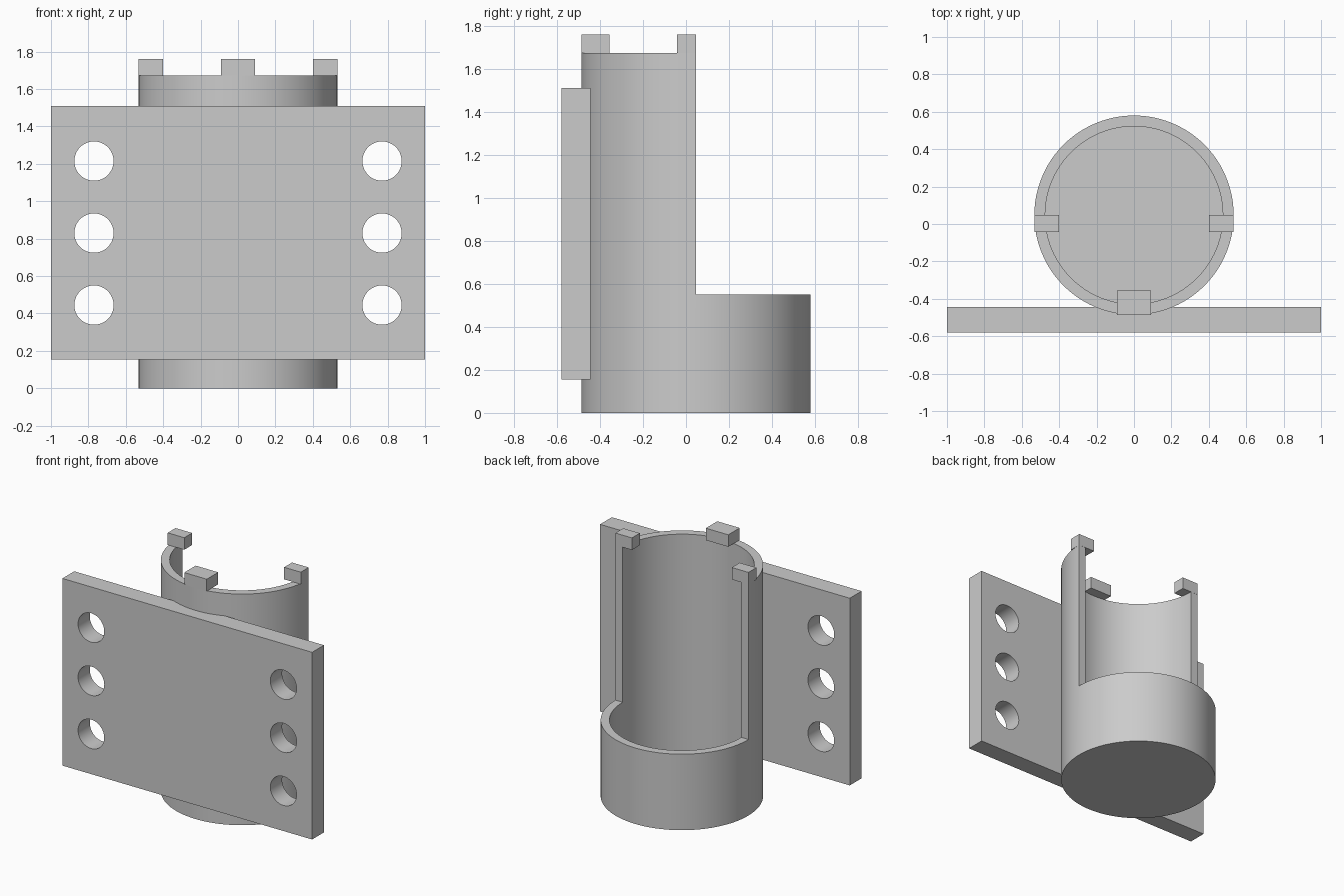
import bpy
import bmesh
import math
from mathutils import Matrix

cube = bpy.data.objects.get("Cube")
if cube:
    bpy.data.objects.remove(cube, do_unlink=True)

grey = bpy.data.materials.new("light grey")
grey.use_nodes = True
grey.diffuse_color = (0.6, 0.6, 0.6, 1)
grey.node_tree.nodes["Principled BSDF"].inputs["Base Color"].default_value = (0.6, 0.6, 0.6, 1)

CY = 0.047             # tube axis
R_OUT, R_IN = 0.533, 0.475
FLOOR, CUP_TOP, SHELL_TOP, TAB_TOP = 0.06, 0.55, 1.673, 1.76


def finish(name, bm):
    bmesh.ops.recalc_face_normals(bm, faces=bm.faces)
    mesh = bpy.data.meshes.new(name)
    bm.to_mesh(mesh)
    bm.free()
    mesh.materials.append(grey)
    obj = bpy.data.objects.new(name, mesh)
    bpy.context.collection.objects.link(obj)
    return obj


def box(name, x, y, z):
    bm = bmesh.new()
    size = [b - a for a, b in (x, y, z)]
    mid = [(a + b) / 2 for a, b in (x, y, z)]
    bmesh.ops.create_cube(bm, size=1, matrix=Matrix.Translation(mid) @ Matrix.Diagonal((*size, 1)))
    return finish(name, bm)


def cylinder(name, radius, depth, matrix, segments):
    bm = bmesh.new()
    bmesh.ops.create_cone(bm, cap_ends=True, segments=segments, radius1=radius,
                          radius2=radius, depth=depth, matrix=matrix)
    return finish(name, bm)


def cut(obj, cutter):
    cutter.hide_render = True
    mod = obj.modifiers.new("cut", 'BOOLEAN')
    mod.operation = 'DIFFERENCE'
    mod.solver = 'EXACT'
    mod.object = cutter
    bpy.context.view_layer.objects.active = obj
    bpy.ops.object.modifier_apply(modifier=mod.name)
    bpy.data.objects.remove(cutter, do_unlink=True)


def smooth(obj):
    bpy.ops.object.select_all(action='DESELECT')
    obj.select_set(True)
    bpy.context.view_layer.objects.active = obj
    bpy.ops.object.shade_smooth_by_angle(angle=math.radians(30))


# Closed-bottom tube, hollowed, with its upper rear half removed
holder = cylinder("tube_holder", R_OUT, SHELL_TOP,
                  Matrix.Translation((0, CY, SHELL_TOP / 2)), 96)
cut(holder, cylinder("bore_cutter", R_IN, 2, Matrix.Translation((0, CY, FLOOR + 1)), 96))
cut(holder, box("rear_cutter", (-1, 1), (CY - 0.001, 1), (CUP_TOP, 2)))
smooth(holder)

# Mounting plate with three holes on each side
plate = box("mounting_plate", (-1, 1), (-0.58, -0.445), (0.155, 1.51))
for side in (-1, 1):
    for z in (0.445, 0.83, 1.215):
        hole = Matrix.Translation((side * 0.77, -0.51, z)) @ Matrix.Rotation(math.pi / 2, 4, 'X')
        cut(plate, cylinder("hole_cutter", 0.105, 0.5, hole, 48))
smooth(plate)

# Retaining tabs on the rim
tab_z = (SHELL_TOP, TAB_TOP)
box("front_tab", (-0.09, 0.09), (CY - R_OUT, -0.355), tab_z)
box("left_tab", (0.4, R_OUT), (-0.043, CY), tab_z)
box("right_tab", (-R_OUT, -0.4), (-0.043, CY), tab_z)
